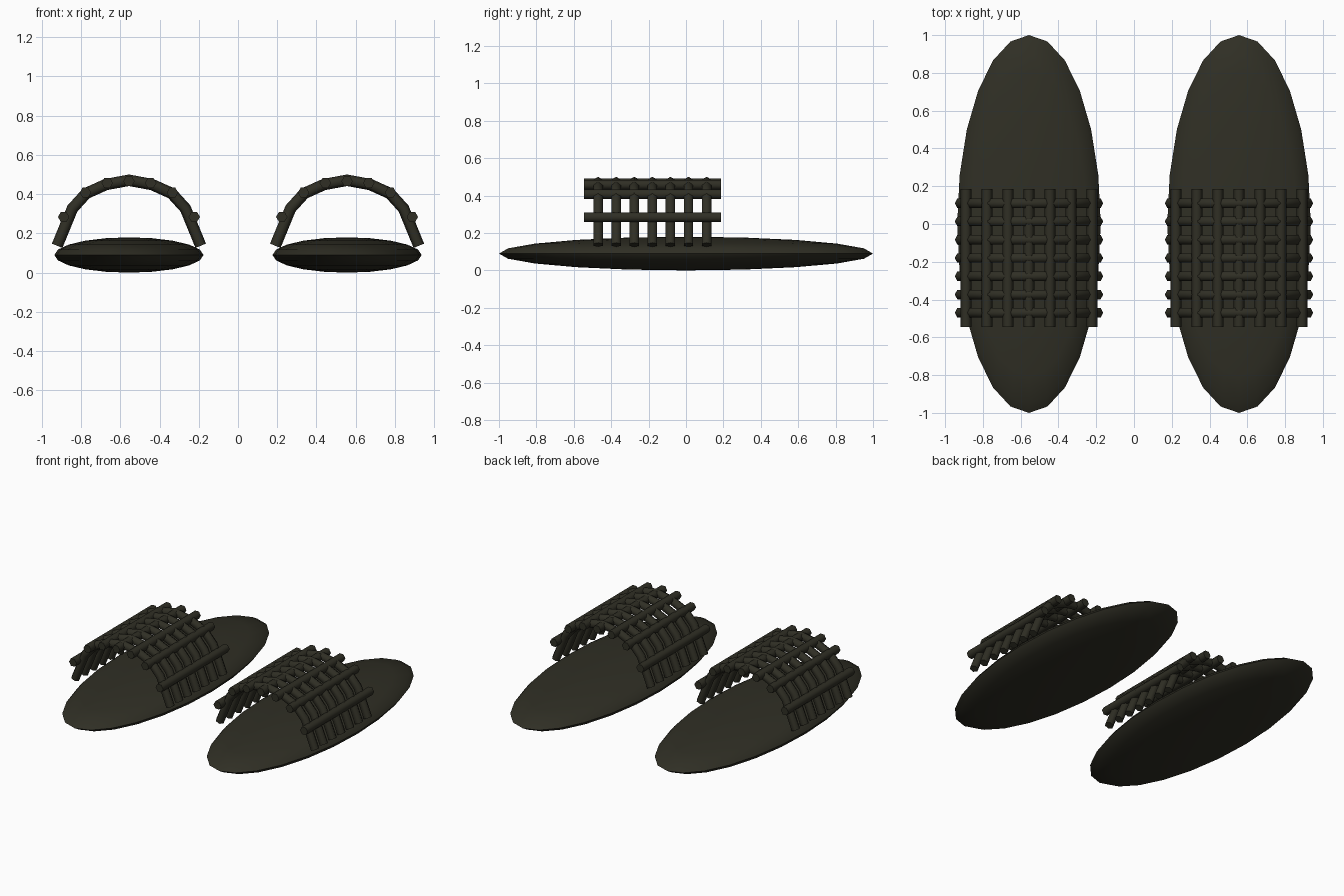
import bpy, bmesh, math
from mathutils import Vector

if "Cube" in bpy.data.objects:
    bpy.data.objects.remove(bpy.data.objects["Cube"])

olive = bpy.data.materials.new("dark_olive")
olive.diffuse_color = (0.029, 0.028, 0.018, 1)
olive.use_nodes = True
olive.node_tree.nodes["Principled BSDF"].inputs["Base Color"].default_value = olive.diffuse_color

SHOE_X = 0.556      # sideways offset of each sandal
STRAP_Y = -0.18     # middle of the woven upper
R = 0.029           # strap radius


def finish(name, bm, location, angle):
    bmesh.ops.recalc_face_normals(bm, faces=bm.faces)
    mesh = bpy.data.meshes.new(name)
    bm.to_mesh(mesh)
    bm.free()
    mesh.materials.append(olive)
    ob = bpy.data.objects.new(name, mesh)
    bpy.context.collection.objects.link(ob)
    ob.location = location
    bpy.ops.object.select_all(action='DESELECT')
    ob.select_set(True)
    bpy.context.view_layer.objects.active = ob
    bpy.ops.object.shade_smooth_by_angle(angle=math.radians(angle))
    return ob


def hex_tube(bm, path, side):
    """Sweep a hexagon along a planar path; side is the plane's normal."""
    pts = [Vector(p) for p in path]
    rings = []
    for i, p in enumerate(pts):
        a = (p - pts[i - 1]).normalized() if i else (pts[1] - p).normalized()
        b = (pts[i + 1] - p).normalized() if i < len(pts) - 1 else a
        t = (a + b).normalized()
        n = t.cross(side) / t.dot(a)      # mitred corner
        rings.append([bm.verts.new(p + R * (n * math.cos(k * math.pi / 3)
                                            + side * math.sin(k * math.pi / 3)))
                      for k in range(6)])
    for r0, r1 in zip(rings, rings[1:]):
        for k in range(6):
            j = (k + 1) % 6
            bm.faces.new((r0[k], r0[j], r1[j], r1[k]))
    bm.faces.new(rings[0])
    bm.faces.new(rings[-1])


# Arch profile (half), mirrored across the foot
half = [(0.366, 0.137), (0.288, 0.327), (0.218, 0.404), (0.118, 0.449)]
arch = [(-x, z) for x, z in half] + [(0, 0.471)] + half[::-1]
# Lengthwise straps: sideways offset and height
bars = [(0, 0.466), (0.111, 0.457), (0.222, 0.408), (0.333, 0.284)]
bars += [(-x, z) for x, z in bars[1:]]

for label, sx in (("left", -1), ("right", 1)):
    # Flattened ellipsoid sole
    bm = bmesh.new()
    bmesh.ops.create_uvsphere(bm, u_segments=24, v_segments=10, radius=1)
    bmesh.ops.scale(bm, vec=(0.38, 1.0, 0.09), verts=bm.verts)
    finish(label + "_sole", bm, (sx * SHOE_X, 0, 0.09), 65)

    # Seven arched straps over the foot
    bm = bmesh.new()
    for i in range(-3, 4):
        hex_tube(bm, [(x, i * 0.0967, z) for x, z in arch], Vector((0, 1, 0)))
    finish(label + "_arched_straps", bm, (sx * SHOE_X, STRAP_Y, 0), 65)

    # Seven lengthwise straps
    bm = bmesh.new()
    for x, z in bars:
        hex_tube(bm, [(x, -0.366, z), (x, 0.366, z)], Vector((0, 0, 1)))
    finish(label + "_lengthwise_straps", bm, (sx * SHOE_X, STRAP_Y, 0), 65)
